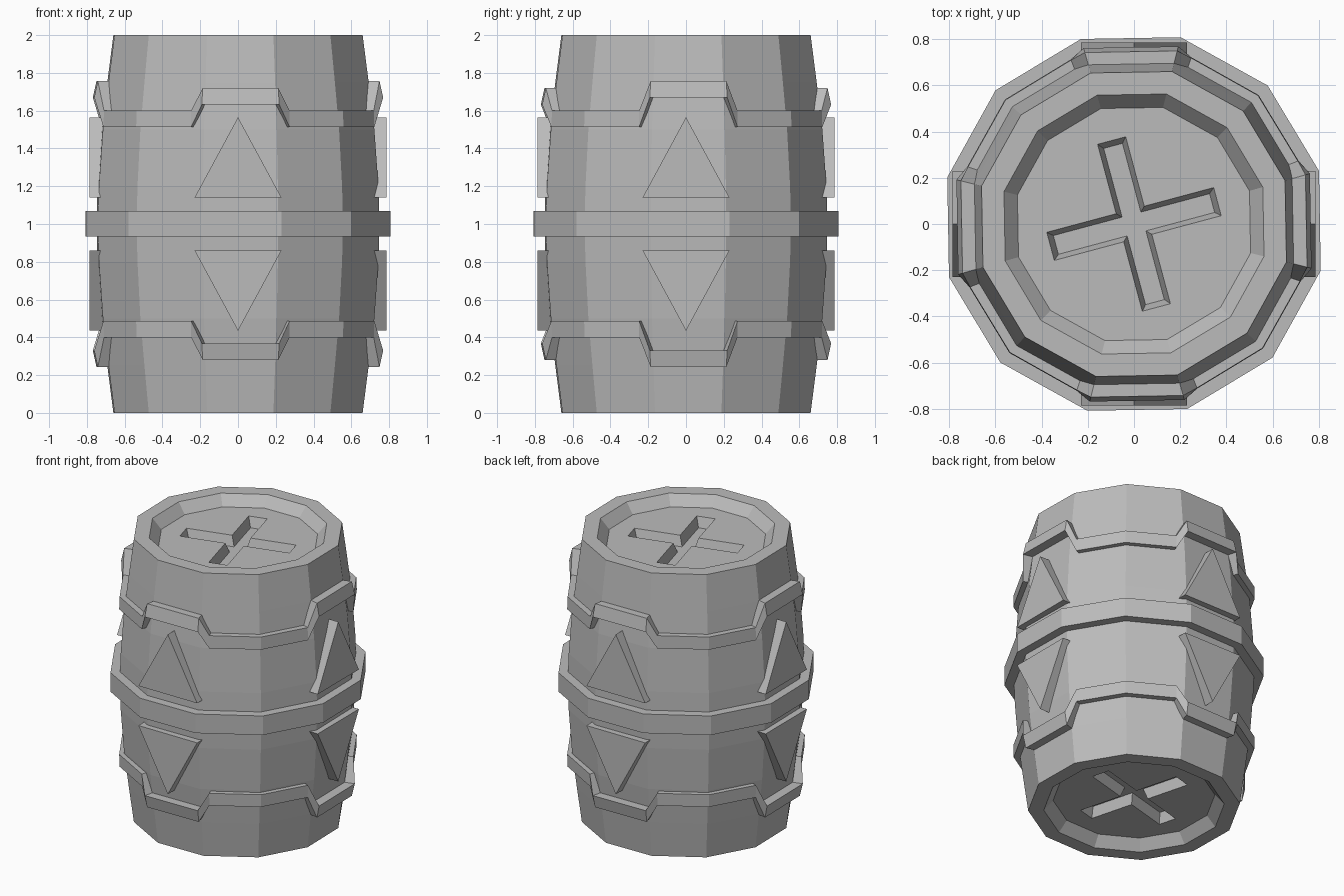
import bpy, bmesh
from math import radians, cos, sin, pi

SIDES = 12
TURN = radians(1)          # slight twist of the staves

cube = bpy.data.objects.get("Cube")
if cube:
    bpy.data.objects.remove(cube, do_unlink=True)

grey = bpy.data.materials.new("plain_grey")
grey.use_nodes = True
grey.diffuse_color = (0.5, 0.5, 0.5, 1)
grey.node_tree.nodes["Principled BSDF"].inputs["Base Color"].default_value = (0.5, 0.5, 0.5, 1)


def finish(name, bm):
    bmesh.ops.recalc_face_normals(bm, faces=bm.faces)
    mesh = bpy.data.meshes.new(name)
    bm.to_mesh(mesh)
    bm.free()
    mesh.materials.append(grey)
    obj = bpy.data.objects.new(name, mesh)
    bpy.context.collection.objects.link(obj)
    return obj


def polar(r, angle, z):
    return (r * cos(angle), r * sin(angle), z)


def bridge(bm, rings, closed=False, caps=False):
    """Skin a list of equally long point rings."""
    rows = [[bm.verts.new(p) for p in ring] for ring in rings]
    pairs = list(zip(rows, rows[1:])) + ([(rows[-1], rows[0])] if closed else [])
    for a, b in pairs:
        for i in range(len(a)):
            j = (i + 1) % len(a)
            bm.faces.new((a[i], a[j], b[j], b[i]))
    if caps:
        bm.faces.new(rows[0])
        bm.faces.new(rows[-1])


def lathe(name, profile, closed=False):
    angles = [TURN + (i + 0.5) * 2 * pi / SIDES for i in range(SIDES)]
    bm = bmesh.new()
    bridge(bm, [[polar(r, a, z) for a in angles] for r, z in profile],
           closed, not closed)
    return finish(name, bm)


# Barrel body with a recessed lid at each end
lower = [(0.52, 0.07), (0.58, 0), (0.68, 0), (0.713, 0.25), (0.744, 0.5), (0.766, 0.8)]
upper = [(r, 2 - z) for r, z in reversed(lower)]
barrel = lathe("barrel_body", lower + [(0.773, 1)] + upper)


# Cross-shaped recesses sunk into both lids
def cross(length, half, z):
    pts = []
    for k in range(4):
        a = radians(15) + k * pi / 2
        for u, v in ((half, -half), (length, -half), (length, half)):
            pts.append((u * cos(a) - v * sin(a), u * sin(a) + v * cos(a), z))
    return pts


for end in (1, -1):
    bm = bmesh.new()
    bridge(bm, [cross(0.35, 0.042, 1 + end * 0.86),
                cross(0.374, 0.063, 1 + end * 0.93),
                cross(0.374, 0.063, 1 + end * 0.98)], caps=True)
    cutter = finish("cross_cutter", bm)
    cutter.hide_render = True
    mod = barrel.modifiers.new("cross_recess", 'BOOLEAN')
    mod.operation = 'DIFFERENCE'
    mod.solver = 'EXACT'
    mod.object = cutter
    bpy.context.view_layer.objects.active = barrel
    bpy.ops.object.modifier_apply(modifier=mod.name)
    bpy.data.objects.remove(cutter, do_unlink=True)

# Plain middle hoop
lathe("middle_hoop", [(0.7, 0.935), (0.833, 0.935), (0.833, 1.07), (0.7, 1.07)], closed=True)


# Stepped hoops: raised on the four main faces, higher on the two sides
def stepped_hoop(name, end):
    sections = []
    for quarter in range(4):
        raised = 0.67 if quarter % 2 == 0 else 0.632
        for deg, z, r_low, r_high in ((-15, raised, 0.792, 0.772), (15, raised, 0.792, 0.772),
                                      (20, 0.513, 0.763, 0.76), (45, 0.513, 0.776, 0.773),
                                      (70, 0.513, 0.763, 0.76)):
            a = TURN + radians(deg) + quarter * pi / 2
            z_low, z_high = 1 + end * z, 1 + end * (z + 0.088)
            sections.append([polar(0.67, a, z_low), polar(r_low, a, z_low),
                             polar(r_high, a, z_high), polar(0.67, a, z_high)])
    bm = bmesh.new()
    bridge(bm, sections, closed=True)
    finish(name, bm)


stepped_hoop("upper_stepped_hoop", 1)
stepped_hoop("lower_stepped_hoop", -1)

# Triangular plates above and below the middle hoop on the four main faces
for side, quarter in (("left", 0), ("back", 1), ("right", 2), ("front", 3)):
    a = quarter * pi / 2
    for label, end in (("upper", 1), ("lower", -1)):
        triangle = [(-0.23, 1 + end * 0.14), (0.23, 1 + end * 0.14), (0, 1 + end * 0.565)]
        bm = bmesh.new()
        bridge(bm, [[(d * cos(a) - u * sin(a), d * sin(a) + u * cos(a), z) for u, z in triangle]
                    for d in (0.66, 0.785)], caps=True)
        finish(f"{label}_{side}_triangle", bm)
